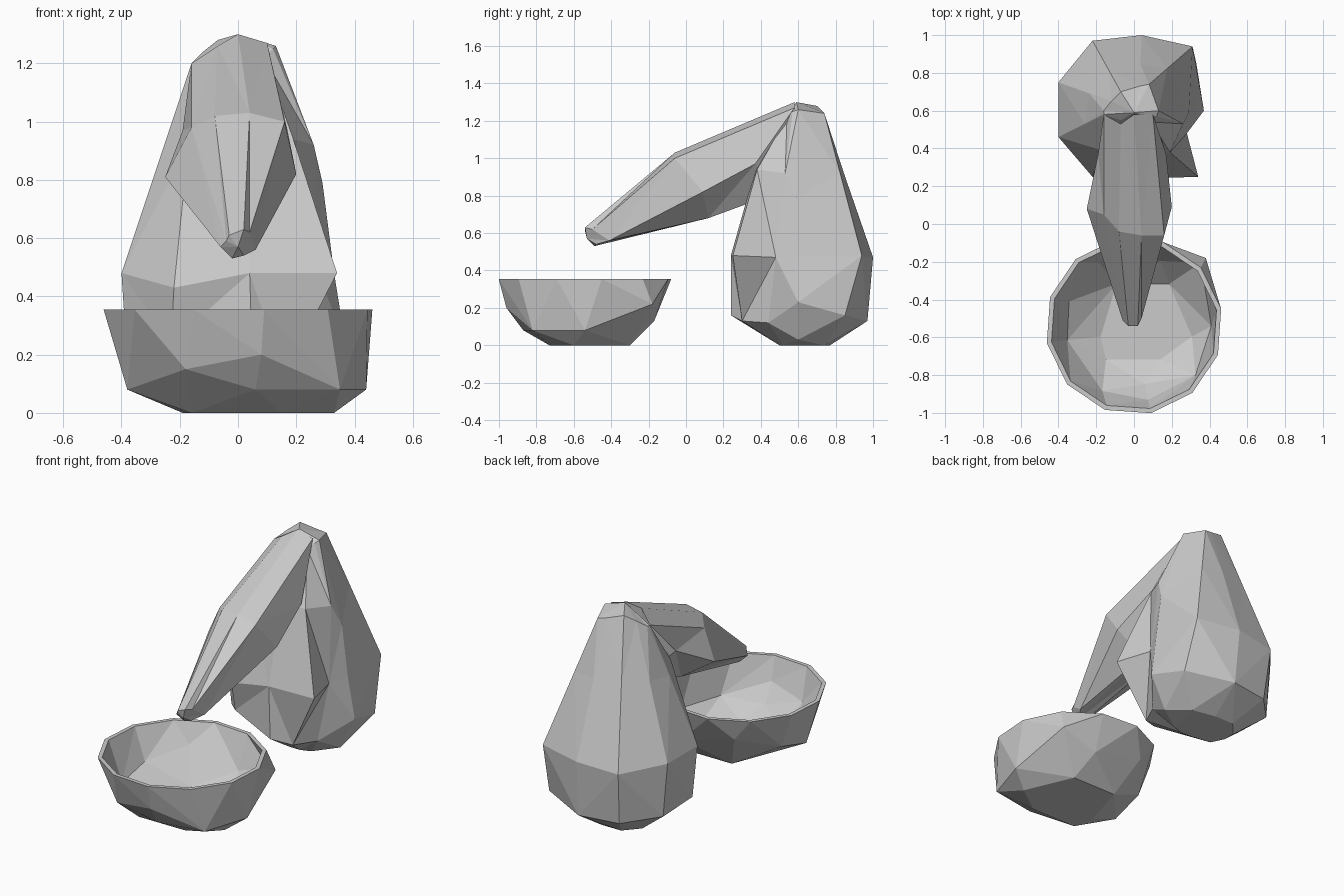
import bpy
import bmesh
from math import cos, sin, radians
from mathutils import Vector

cube = bpy.data.objects.get("Cube")
if cube:
    bpy.data.objects.remove(cube, do_unlink=True)

# One plain colour for the whole model
grey = bpy.data.materials.new("stone_grey")
grey.use_nodes = True
colour = (0.6, 0.6, 0.6, 1)
grey.diffuse_color = colour
grey.node_tree.nodes["Principled BSDF"].inputs["Base Color"].default_value = colour


def finish(name, bm):
    """Turn a bmesh into a flat shaded, coloured object."""
    bmesh.ops.recalc_face_normals(bm, faces=bm.faces)
    mesh = bpy.data.meshes.new(name)
    bm.to_mesh(mesh)
    bm.free()
    mesh.materials.append(grey)
    obj = bpy.data.objects.new(name, mesh)
    bpy.context.scene.collection.objects.link(obj)


def loft(name, rings, tip):
    """Join rings of equal length, cap the first and fan the last to a tip."""
    bm = bmesh.new()
    loops = [[bm.verts.new(p) for p in ring] for ring in rings]
    apex = bm.verts.new(tip)
    count = len(loops[0])
    for i in range(count):
        j = (i + 1) % count
        for low, high in zip(loops, loops[1:]):
            bm.faces.new((low[i], low[j], high[j], high[i]))
        bm.faces.new((loops[-1][i], loops[-1][j], apex))
    bm.faces.new(loops[0])
    bmesh.ops.triangulate(bm, faces=bm.faces)
    finish(name, bm)


def at_height(points, z):
    return [(x, y, z) for x, y in points]


# Gourd-shaped body: base, belly, shoulder, neck and crown rings
base = at_height([(.18, .74), (.03, .77), (-.1, .77), (-.18, .68), (-.18, .6),
                  (-.14, .52), (.0, .5), (.07, .5), (.13, .52)], 0) + [(.27, .6, .03)]
belly = [(.33, .85, .16), (.05, .97, .13), (-.2, .93, .13), (-.37, .75, .15),
         (-.38, .48, .17), (-.23, .3, .24), (.05, .24, .16), (.16, .3, .13),
         (.23, .44, .12), (.37, .6, .23)]
shoulder = [(.31, .94, .48), (.04, 1, .47), (-.22, .97, .45), (-.4, .75, .48),
            (-.4, .46, .48), (-.22, .25, .43), (.04, .24, .48), (.34, .25, .48),
            (.28, .48, .47), (.33, .59, .48)]
crown = [(.08, .74, 1.24), (.03, .73, 1.25), (-.07, .7, 1.28), (-.12, .65, 1.24),
         (-.16, .6, 1.2), (-.16, .58, 1.2), (-.07, .55, 1.22), (.09, .54, 1.22),
         (.12, .57, 1.25), (.13, .6, 1.26)]
neck = [Vector(a).lerp(Vector(b), .42) for a, b in zip(crown, shoulder)]
# Fuller front of the neck, and the fold down its left side
neck[4:] = [Vector(p) for p in [(-.26, .53, .9), (-.17, .39, .92), (.03, .37, .94),
                                (.19, .38, .94), (.26, .53, .92), (.29, .59, .79)]]
loft("gourd_body", [base, belly, shoulder, neck, crown], (0, .59, 1.3))

# Tapering spout from the crown down to a small blunt tip
root = [(-.07, .53, 1.26), (0, .58, 1.3), (.1, .58, 1.27), (.17, .37, .97),
        (.04, .5, .82), (-.05, .5, .82), (-.19, .37, .97), (-.16, .58, 1.2)]
bend = [(-.08, -.04, 1.02), (.04, -.06, 1.03), (.16, -.06, 1), (.2, .09, .82),
        (.04, .12, .68), (-.05, .12, .68), (-.25, .08, .81), (-.16, .05, .98)]
tip = [(-.03, -.54, .61), (.02, -.54, .63), (.04, -.5, .62), (.06, -.41, .56),
       (.02, -.48, .54), (-.02, -.49, .53), (-.06, -.51, .57), (-.04, -.53, .59)]
loft("spout", [root, bend, tip], (0, -.53, .57))

# Rough-cut bowl: an outer and an inner shell under a twelve-sided rim
RIM_Z = .355
SIDES = 12
centre = Vector((0, -.54, RIM_Z))
foot = at_height([(-.19, -.6), (-.16, -.73), (.15, -.73), (.33, -.6),
                  (.2, -.3), (-.1, -.3)], 0)
wall = [(.08, -.96, .2), (.06, -.87, .08), (-.18, -.91, .15), (-.38, -.62, .08),
        (-.37, -.4, .14), (-.2, -.18, .22), (.15, -.17, .13), (.38, -.18, .22),
        (.44, -.54, .08), (.35, -.82, .08)]


def rim(radius):
    angles = [radians(11 + 360 * i / SIDES) for i in range(SIDES)]
    return [centre + Vector((cos(a), sin(a), 0)) * radius for a in angles]


def shell(bm, points, rim_points):
    """Wrap a convex shell round the points and open its top."""
    edge = [bm.verts.new(p) for p in rim_points]
    verts = edge + [bm.verts.new(p) for p in points]
    result = bmesh.ops.convex_hull(bm, input=verts)
    lid = [g for g in result["geom"] if isinstance(g, bmesh.types.BMFace)
           and all(v.co.z > RIM_Z - .001 for v in g.verts)]
    bmesh.ops.delete(bm, geom=lid, context="FACES")
    spare = [v for v in bm.verts if not v.link_faces]
    bmesh.ops.delete(bm, geom=spare, context="VERTS")
    return edge


bm = bmesh.new()
outer = shell(bm, foot + wall, rim(.47))
shrink = Vector((.93, .93, .88))
hollow = [centre + (Vector(p) - centre) * shrink for p in foot + wall]
inner = shell(bm, hollow, rim(.445))
for i in range(SIDES):
    j = (i + 1) % SIDES
    bm.faces.new((outer[i], outer[j], inner[j], inner[i]))
finish("bowl", bm)
